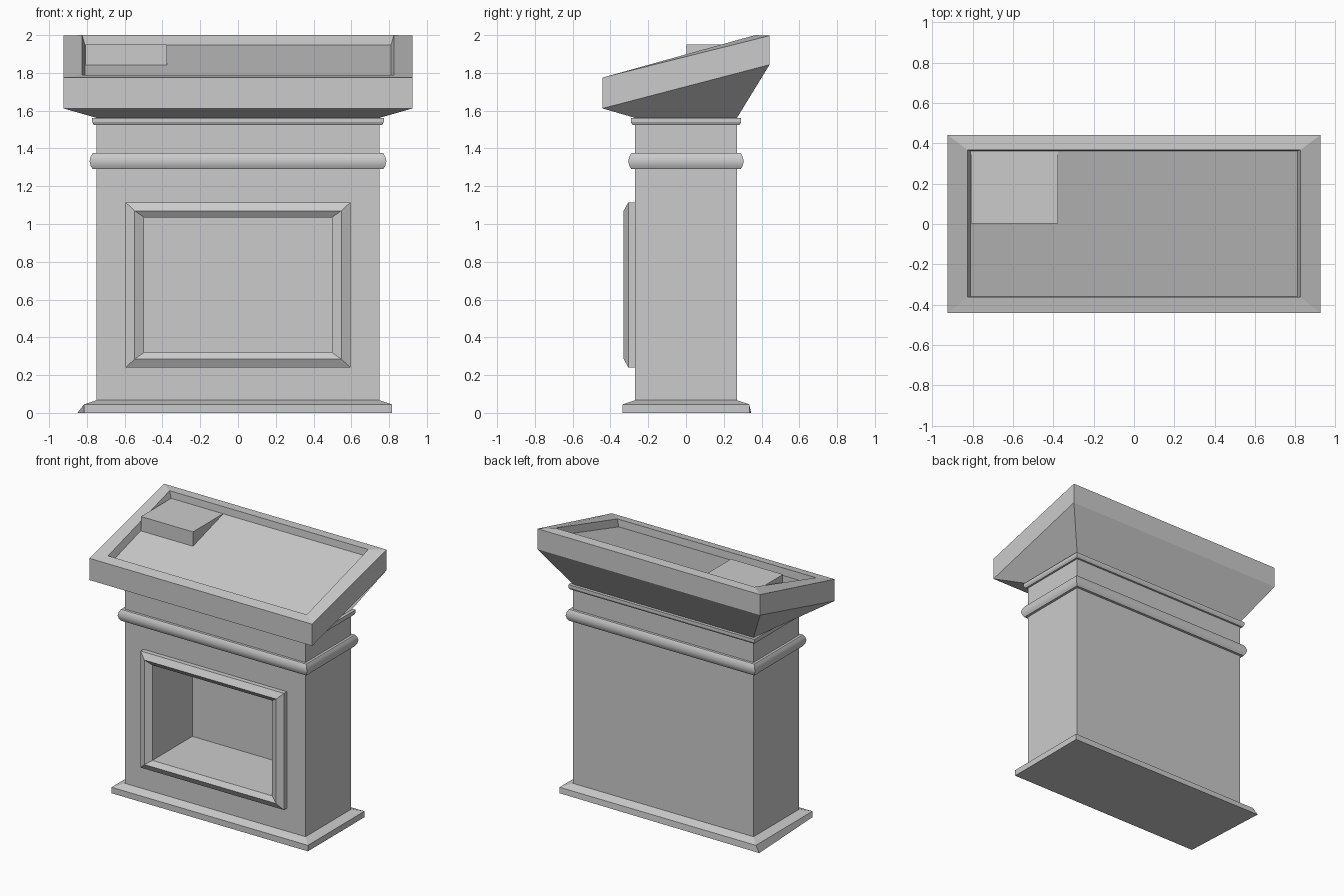
import bpy
import bmesh

if "Cube" in bpy.data.objects:
    bpy.data.objects.remove(bpy.data.objects["Cube"])


def loft(name, rings, cap_start=False, cap_end=False):
    """Skin a list of four-cornered rings into one object."""
    bm = bmesh.new()
    loops = [[bm.verts.new(p) for p in ring] for ring in rings]
    for a, b in zip(loops, loops[1:]):
        for i in range(4):
            j = (i + 1) % 4
            bm.faces.new((a[i], a[j], b[j], b[i]))
    if cap_start:
        bm.faces.new(loops[0][::-1])
    if cap_end:
        bm.faces.new(loops[-1])
    mesh = bpy.data.meshes.new(name)
    bm.to_mesh(mesh)
    bm.free()
    obj = bpy.data.objects.new(name, mesh)
    bpy.context.collection.objects.link(obj)
    return obj


def flat(x0, x1, y0, y1, z_front, z_back=None):
    """Plan rectangle, optionally sloping up to the back."""
    zb = z_front if z_back is None else z_back
    return [(x0, y0, z_front), (x1, y0, z_front), (x1, y1, zb), (x0, y1, zb)]


def level(d, z):
    """Plan rectangle standing d outside the body walls."""
    return flat(-BX - d, BX + d, -BY - d, BY + d, z)


def upright(x, z0, z1, y):
    """Rectangle facing the front."""
    return [(-x, y, z0), (x, y, z0), (x, y, z1), (-x, y, z1)]


BX, BY = 0.75, 0.27   # half size of the body

# Base plinth, with one splayed foot corner at the back left
foot = level(0.065, 0)
foot[3] = (-0.85, 0.345, 0)
loft("base_plinth", [foot, level(0.065, 0.045), level(0, 0.067)], cap_start=True)

# Body with the open front compartment
loft("body", [upright(BX, 0.067, 1.565, BY), upright(BX, 0.067, 1.565, -BY),
              upright(0.497, 0.32, 1.035, -BY), upright(0.497, 0.32, 1.035, 0.168)],
     cap_start=True, cap_end=True)

# Bevelled frame around the opening
loft("compartment_frame", [upright(0.595, 0.24, 1.115, -BY),
                           upright(0.595, 0.24, 1.115, -0.305),
                           upright(0.547, 0.285, 1.07, -0.33),
                           upright(0.497, 0.32, 1.035, -0.305),
                           upright(0.497, 0.32, 1.035, -BY)])

# Rounded moulding round the neck
bead = loft("rounded_moulding", [level(d, z) for d, z in (
    (0, 1.29), (0.019, 1.29), (0.03, 1.308), (0.036, 1.332),
    (0.03, 1.357), (0.019, 1.375), (0, 1.375))])
bpy.context.view_layer.objects.active = bead
bead.select_set(True)
bpy.ops.object.shade_smooth_by_angle(angle=0.75)

# Thin moulding under the desk
loft("upper_moulding", [level(d, z) for d, z in (
    (0, 1.525), (0.014, 1.525), (0.022, 1.54), (0.022, 1.562), (0, 1.562))])

# Sloping desk: flared underside, rim and recessed surface
loft("sloping_desk", [level(0, 1.562),
                      flat(-0.925, 0.925, -0.442, 0.442, 1.612, 1.843),
                      flat(-0.925, 0.925, -0.442, 0.442, 1.775, 1.997),
                      flat(-0.825, 0.825, -0.363, 0.367, 1.79, 2.0),
                      flat(-0.81, 0.81, -0.36, 0.363, 1.735, 1.948)],
     cap_end=True)

# Level block standing on the sloping surface
loft("level_block", [flat(-0.808, -0.376, 0.003, 0.36, 1.835, 1.94),
                     flat(-0.808, -0.376, 0.003, 0.36, 1.95)],
     cap_start=True, cap_end=True)
